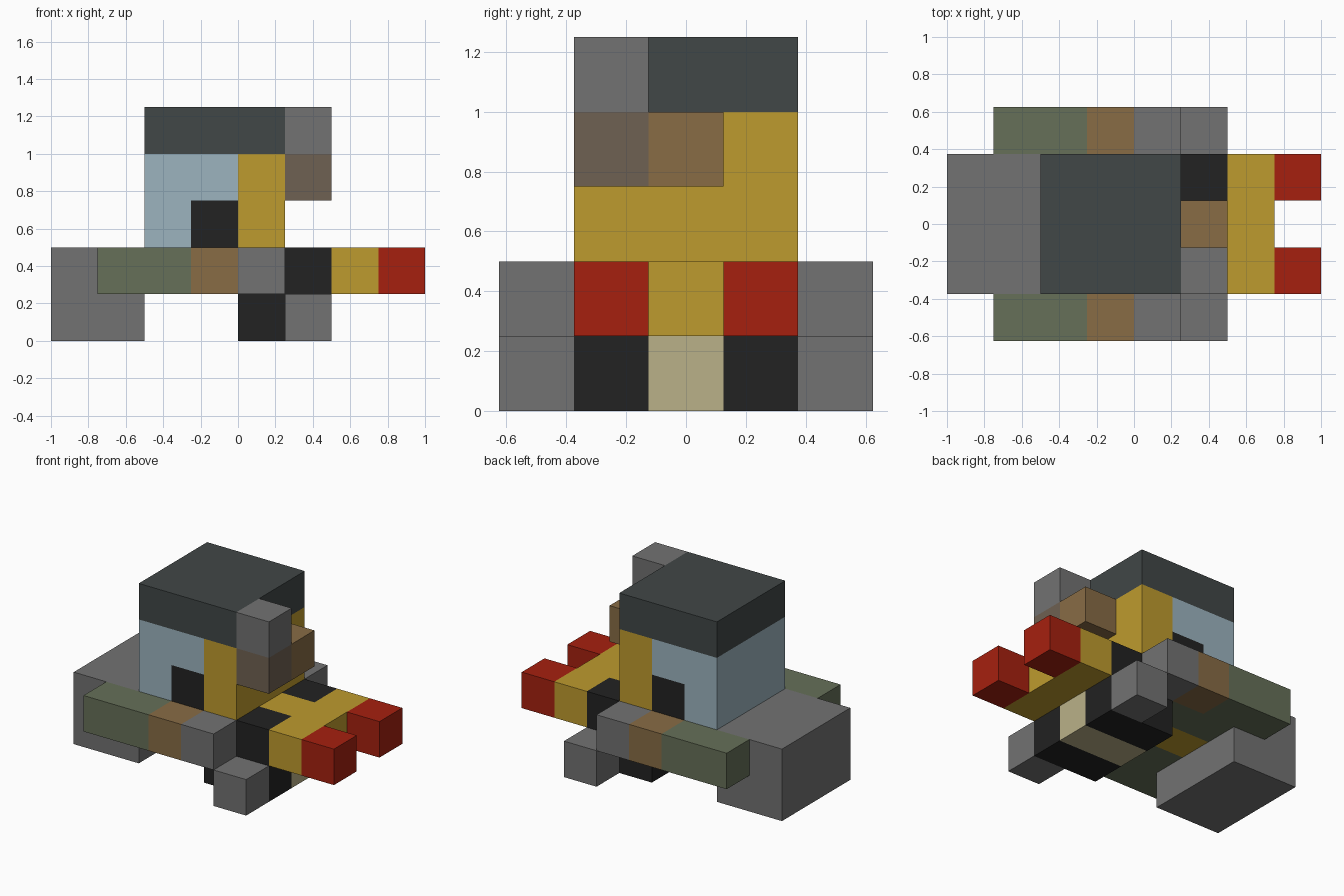
import bpy
import bmesh
from mathutils import Vector

cube = bpy.data.objects.get("Cube")
if cube:
    bpy.data.objects.remove(cube, do_unlink=True)

U = 0.25  # edge of one block


def linear(c):
    return c / 12.92 if c <= 0.04045 else ((c + 0.055) / 1.055) ** 2.4


def material(name, hex_code):
    rgb = [linear(v / 255) for v in bytes.fromhex(hex_code)]
    mat = bpy.data.materials.new(name)
    mat.use_nodes = True
    mat.diffuse_color = (*rgb, 1)
    bsdf = next(n for n in mat.node_tree.nodes if n.type == 'BSDF_PRINCIPLED')
    bsdf.inputs["Base Color"].default_value = (*rgb, 1)
    bsdf.inputs["Roughness"].default_value = 0.9
    return mat


slate = material("slate", "414747")
grey = material("grey", "727272")
glass = material("pale blue", "9cb4bf")
yellow = material("yellow", "be9b2e")
black = material("black", "222222")
taupe = material("taupe", "6f6152")
brown = material("brown", "886c45")
green = material("moss green", "667058")
red = material("red", "a6200f")
beige = material("beige", "bab188")


def block(name, mat, x, y, z):
    """Box spanning the given (low, high) ranges, counted in blocks."""
    low, high = (Vector(p) * U for p in zip(x, y, z))
    bm = bmesh.new()
    bmesh.ops.create_cube(bm, size=1)
    bmesh.ops.scale(bm, vec=high - low, verts=bm.verts)
    bmesh.ops.translate(bm, vec=(low + high) / 2, verts=bm.verts)
    mesh = bpy.data.meshes.new(name)
    bm.to_mesh(mesh)
    bm.free()
    mesh.materials.append(mat)
    obj = bpy.data.objects.new(name, mesh)
    bpy.context.collection.objects.link(obj)


def pair(name, mat, x, y, z):
    """Box on the back side and its mirror on the front side."""
    block("back_" + name, mat, x, y, z)
    block("front_" + name, mat, x, (-y[1], -y[0]), z)


WIDE, MID, INNER, OUTER = (-1.5, 1.5), (-0.5, 0.5), (0.5, 1.5), (1.5, 2.5)
GROUND, DECK = (0, 1), (1, 2)

# Rear roller and floor
block("rear_roller", grey, (-4, -2), WIDE, (0, 2))
block("floor", yellow, (-2, 1), MID, DECK)
pair("floor_rail", green, (-2, 1), INNER, DECK)

# Side bars
pair("side_bar", green, (-3, -1), OUTER, DECK)
pair("side_step", brown, (-1, 0), OUTER, DECK)
pair("side_bracket", grey, (0, 1), OUTER, DECK)

# Axle and wheels
block("axle_core", beige, (0, 2), MID, GROUND)
pair("axle_end", black, (0, 2), INNER, GROUND)
pair("wheel", grey, (1, 2), OUTER, GROUND)

# Nose and prongs
block("nose_neck", yellow, (1, 2), MID, DECK)
pair("nose_vent", black, (1, 2), INNER, DECK)
block("nose_bar", yellow, (2, 3), WIDE, DECK)
pair("prong", red, (3, 4), INNER, DECK)

# Cabin and roof
block("cabin_rear_window", glass, (-2, -1), WIDE, (2, 4))
block("cabin_side_window", glass, (-1, 0), WIDE, (3, 4))
block("cabin_door", black, (-1, 0), WIDE, (2, 3))
block("cabin_pillar", yellow, (0, 1), WIDE, (2, 4))
block("roof", slate, (-2, 1), WIDE, (4, 5))

# Exhaust
block("exhaust_pipe", brown, (1, 2), MID, (3, 4))
block("exhaust_elbow", taupe, (1, 2), (-1.5, -0.5), (3, 4))
block("exhaust_tip", grey, (1, 2), (-1.5, -0.5), (4, 5))
